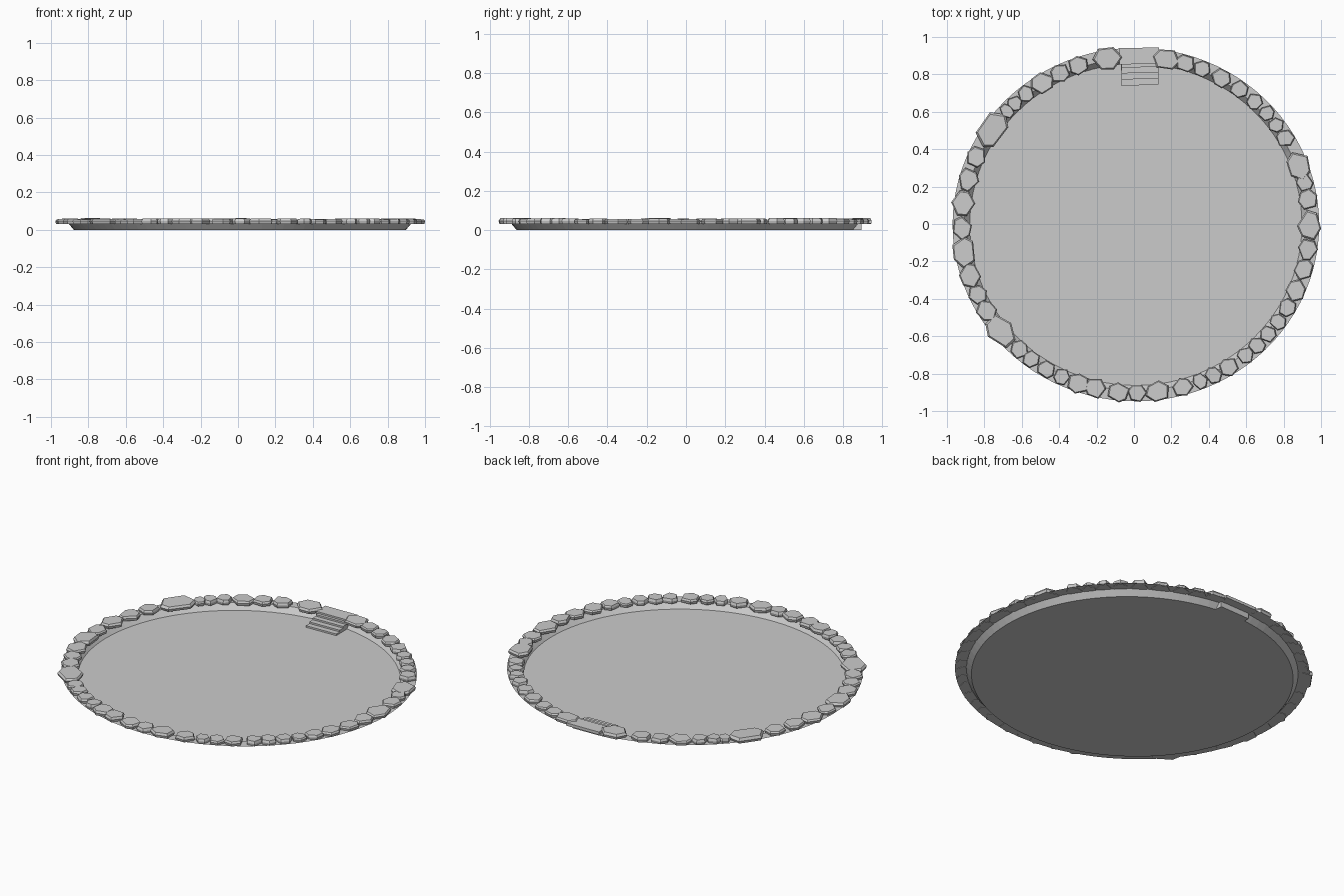
import bpy, bmesh, math, random
from mathutils import Vector

if "Cube" in bpy.data.objects:
    bpy.data.objects.remove(bpy.data.objects["Cube"])

random.seed(4)
CX, CY = 0.01, -0.003          # centre of the oval


def finish(bm, name):
    me = bpy.data.meshes.new(name)
    bm.normal_update()
    bm.to_mesh(me)
    bm.free()
    ob = bpy.data.objects.new(name, me)
    bpy.context.collection.objects.link(ob)
    return ob


def oval(bm, rx, ry, z, n=96):
    return [bm.verts.new((CX + rx * math.cos(2 * math.pi * i / n),
                          CY + ry * math.sin(2 * math.pi * i / n), z)) for i in range(n)]


def bridge(bm, a, b):
    n = len(a)
    for i in range(n):
        bm.faces.new((a[i], a[(i + 1) % n], b[(i + 1) % n], b[i]))


def box(name, x0, x1, y0, y1, z0, z1, rot=0.0):
    bm = bmesh.new()
    bmesh.ops.create_cube(bm, size=1)
    for v in bm.verts:
        v.co = Vector((v.co.x * (x1 - x0), v.co.y * (y1 - y0), v.co.z * (z1 - z0)))
    ob = finish(bm, name)
    ob.location = ((x0 + x1) / 2, (y0 + y1) / 2, (z0 + z1) / 2)
    ob.rotation_euler.z = rot
    return ob


# Pool floor
bm = bmesh.new()
bm.faces.new(oval(bm, 0.888, 0.86, 0.0))
finish(bm, "pool_floor")

# Sloping wall and flat rim
bm = bmesh.new()
rings = [oval(bm, *r) for r in ((0.888, 0.86, 0.0), (0.917, 0.888, 0.034), (0.98, 0.945, 0.034))]
for a, b in zip(rings, rings[1:]):
    bridge(bm, b, a)
finish(bm, "wall_and_rim")

# Stairs leading down into the pool
for i, (y0, z1) in enumerate(((0.742, 0.010), (0.775, 0.020), (0.808, 0.030), (0.838, 0.040))):
    box(f"stair_step_{i + 1}", -0.068, 0.13, y0, 0.89, 0.0, z1, 0.03)
box("stair_landing", -0.078, 0.135, 0.855, 0.942, 0.033, 0.05, 0.02)

# Edge stones: angle in degrees, half length along the rim
STONES = [(79.5, .075), (73, .05), (67, .045), (59.6, .055), (52.5, .05), (46, .043), (40.4, .04),
          (35.4, .04), (30, .05), (19.9, .08), (14, .045), (8.3, .055), (-.3, .085), (-8.3, .06),
          (-15, .06), (-22.4, .06), (-28.8, .05), (-34.4, .045), (-39.7, .043), (-45, .045),
          (-50, .045), (-57, .055), (-62.8, .045), (-67.7, .04), (-74, .055), (-82.6, .065),
          (-89.5, .05), (-96, .06), (-104, .06), (-110, .06), (-116, .045), (-121.7, .05),
          (-128, .045), (-133, .05), (-142, .1), (-150, .06), (-156, .055), (-163, .07),
          (-171, .085), (-178.7, .06), (173, .075), (165, .065), (157, .06), (146.5, .11),
          (138.7, .035), (135, .04), (130, .045), (123.5, .065), (116.6, .055), (110, .055),
          (99.8, .08)]


def edge_stone(k, deg, half):
    a = math.radians(deg)
    r = 1 / math.hypot(math.cos(a) / 0.93, math.sin(a) / 0.90)
    out = Vector((math.cos(a), math.sin(a), 0))
    along = Vector((-out.y, out.x, 0))
    c = Vector((CX, CY, 0)) + out * r
    wide = 0.028 + 0.42 * half
    start = random.choice((0, 0.5)) + random.uniform(-.15, .15)
    pts = []
    for i in range(6):
        t = (i + start + random.uniform(-.18, .18)) * math.pi / 3
        s = random.uniform(0.96, 1.1)
        pts.append(along * (half * s * math.cos(t)) + out * (wide * s * math.sin(t)))
    top = random.uniform(0.054, 0.061)
    bm = bmesh.new()
    tilt = random.uniform(-.03, .03)
    layers = [[bm.verts.new(c + p * f + Vector((0, 0, z + (tilt * p.dot(out) if z > .05 else 0))))
               for p in pts]
              for f, z in ((0.93, 0.032), (1.0, 0.047), (0.88, top))]
    for lo, hi in zip(layers, layers[1:]):
        bridge(bm, lo, hi)
    bm.faces.new(layers[0][::-1])
    bm.faces.new(layers[-1])
    finish(bm, f"edge_stone_{k + 1}")


for k, (deg, half) in enumerate(STONES):
    edge_stone(k, deg, half)
